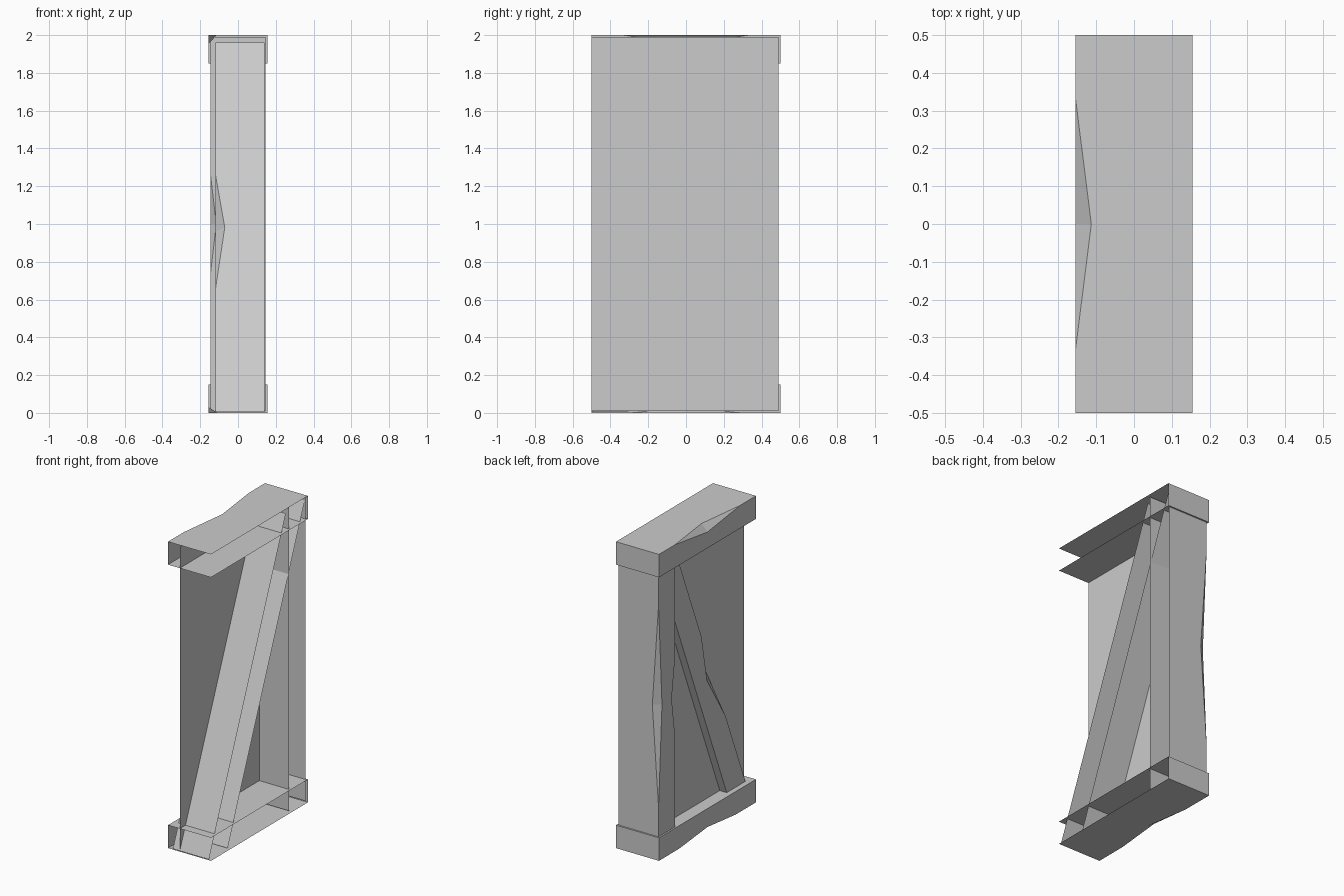
import bpy
import bmesh
from mathutils import Vector

cube = bpy.data.objects.get("Cube")
if cube:
    bpy.data.objects.remove(cube, do_unlink=True)

# One plain grey for everything
grey = bpy.data.materials.new("plain_grey")
grey.use_nodes = True
colour = (0.6, 0.6, 0.6, 1)
grey.diffuse_color = colour
grey.node_tree.nodes["Principled BSDF"].inputs["Base Color"].default_value = colour


def finish(name, bm):
    mesh = bpy.data.meshes.new(name)
    bm.to_mesh(mesh)
    bm.free()
    mesh.materials.append(grey)
    obj = bpy.data.objects.new(name, mesh)
    bpy.context.collection.objects.link(obj)


def point(x, yz):
    return Vector((x, yz[0], yz[1]))


def plank(name, front, back, edges, chips, cap=False):
    """Open-backed plank: two (y, z) edge lines, each with an optional
    chip (start, middle, end, inset across, depth) in fractions along it."""
    bm = bmesh.new()
    lines = [(Vector(a), Vector(b)) for a, b in edges]
    rows = []
    for i, ((a, b), chip) in enumerate(zip(lines, chips)):
        face = [point(front, a), point(front, b)]
        side = list(face)
        if chip:
            t0, tm, t1, inset, depth = chip
            along = (b - a).normalized()
            across = lines[1 - i][0] - a
            across = (across - along * across.dot(along)).normalized()
            lo, mid, hi = (a.lerp(b, t) for t in (t0, tm, t1))
            lo, hi = point(front, lo), point(front, hi)
            on_face = point(front, mid + across * inset)
            on_side = point(front + depth, mid)
            face[1:1] = [lo, on_face, hi]
            side[1:1] = [lo, on_side, hi]
            for tri in ((lo, on_face, on_side), (on_face, hi, on_side)):
                bm.faces.new([bm.verts.new(p) for p in tri])
        loop = side + [point(back, b), point(back, a)]
        bm.faces.new([bm.verts.new(p) for p in loop])
        rows.append(face)
    bm.faces.new([bm.verts.new(p) for p in rows[0] + rows[1][::-1]])
    if cap:
        ends = [line[1] for line in lines]
        loop = [point(front, ends[0]), point(front, ends[1]),
                point(back, ends[1]), point(back, ends[0])]
        bm.faces.new([bm.verts.new(p) for p in loop])
    bmesh.ops.remove_doubles(bm, verts=bm.verts, dist=0.0001)
    bmesh.ops.recalc_face_normals(bm, faces=bm.faces)
    finish(name, bm)


# Top and bottom rails, open at the front end, chipped on the outer edge
plank("top_rail", -0.155, 0.155,
      [((-0.5, 2), (0.5, 2)), ((-0.5, 1.85), (0.5, 1.85))],
      [(0.165, 0.5, 0.835, 0.045, 0.042), None], cap=True)
plank("bottom_rail", -0.155, 0.155,
      [((-0.5, 0), (0.5, 0)), ((-0.5, 0.15), (0.5, 0.15))],
      [(0.21, 0.5, 0.79, 0.03, 0.045), None], cap=True)

# Upright post at the rear, chipped on both edges
plank("rear_post", -0.145, 0.145,
      [((0.49, 0.01), (0.49, 1.99)), ((0.32, 0.01), (0.32, 1.99))],
      [(0.165, 0.5, 0.835, 0.035, 0.045), (0.37, 0.5, 0.63, 0.035, 0.03)])

# Diagonal brace, chipped on its upper edge
plank("diagonal_brace", -0.12, 0.14,
      [((-0.5, 0.005), (0.293, 1.96)), ((-0.307, 0.005), (0.488, 1.97))],
      [(0.33, 0.5, 0.645, 0.063, 0.05), None])

# Thin sheet behind the brace
bm = bmesh.new()
corners = ((-0.5, 0.01), (-0.5, 1.99), (0.49, 1.99), (0.49, 0.01))
bm.faces.new([bm.verts.new(point(-0.07, c)) for c in corners])
finish("back_panel", bm)
